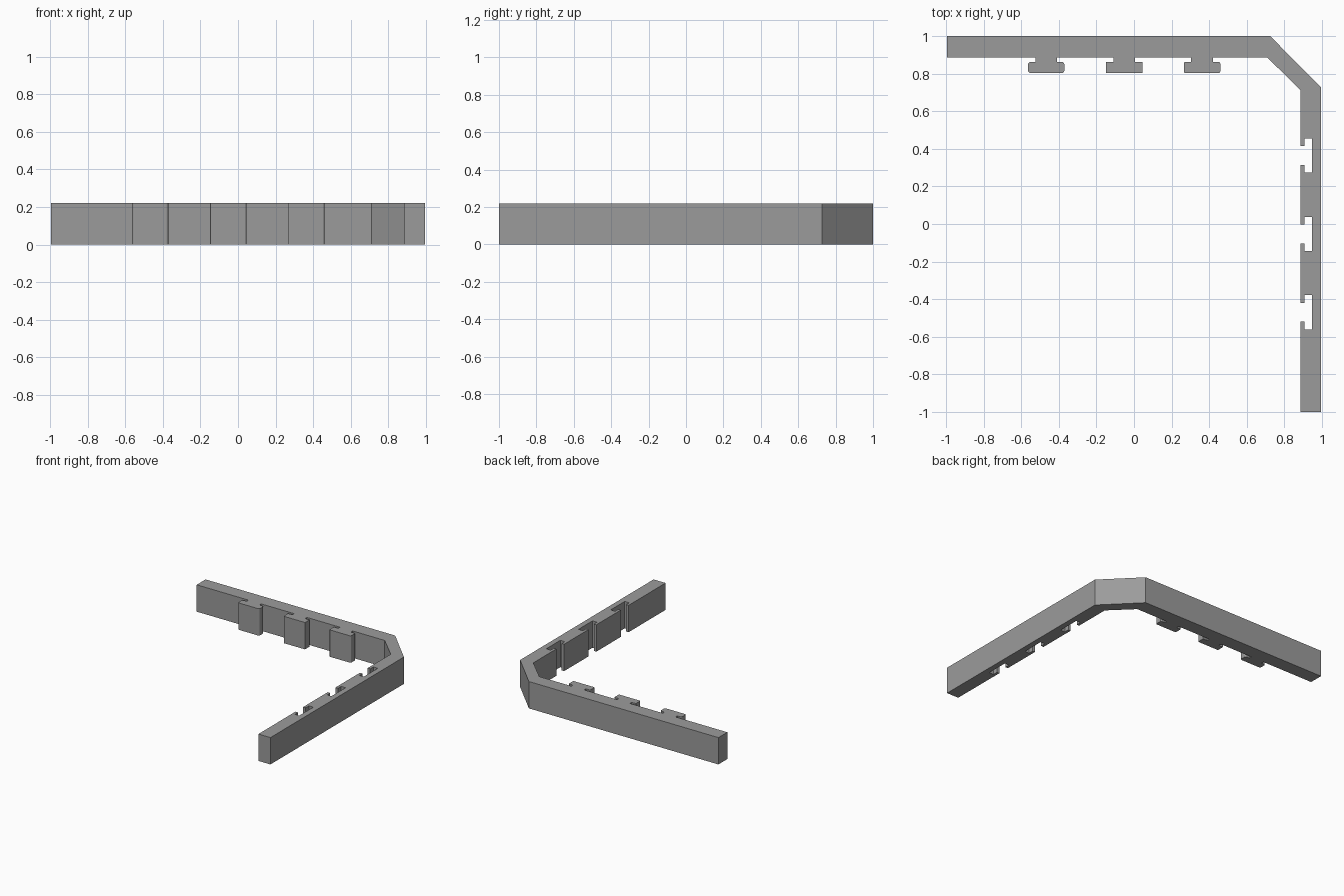
import bpy, bmesh, math

if "Cube" in bpy.data.objects:
    bpy.data.objects.remove(bpy.data.objects["Cube"])

HEIGHT = 0.22
X, INNER_X = 0.994, 0.885      # outer and inner faces of the side arm
Y, INNER_Y = 1.0, 0.885        # outer and inner faces of the back arm


def rounded_head(x0, x1, y0, y1, r):
    """Corners of a key head, from top left down and round to top right."""
    pts = []
    for cx, cy, start in ((x0 + r, y1 - r, 90), (x0 + r, y0 + r, 180),
                          (x1 - r, y0 + r, 270), (x1 - r, y1 - r, 360)):
        for i in range(4):
            a = math.radians(start + 30 * i)
            pts.append((cx + r * math.cos(a), cy + r * math.sin(a)))
    return pts


def key(c, r):
    """T-shaped key standing out from the back arm."""
    stem, head, neck_y, tip_y = 0.058, 0.097, 0.862, 0.803
    return ([(c - stem, INNER_Y), (c - stem, neck_y)]
            + rounded_head(c - head, c + head, tip_y, neck_y, r)
            + [(c + stem, neck_y), (c + stem, INNER_Y)])


def socket(c):
    """T-shaped socket cut into the side arm."""
    mouth, cavity, lip_x, floor_x = 0.05, 0.091, 0.908, 0.948
    return [(INNER_X, c + mouth), (lip_x, c + mouth), (lip_x, c + cavity),
            (floor_x, c + cavity), (floor_x, c - cavity), (lip_x, c - cavity),
            (lip_x, c - mouth), (INNER_X, c - mouth)]


# Outline: inner edge with keys, inner corner, sockets, then the outer edge
outline = [(-X, INNER_Y)]
for c, r in ((-0.467, 0.014), (-0.052, 0.003), (0.362, 0.008)):
    outline += key(c, r)
outline += [(0.71, INNER_Y), (INNER_X, 0.713)]
for c in (0.364, -0.053, -0.47):
    outline += socket(c)
outline += [(INNER_X, -1), (X, -1), (X, 0.728), (0.724, Y), (-X, Y)]

# Corner frame: extrude the outline upwards
bm = bmesh.new()
base = bm.faces.new([bm.verts.new((x, y, 0)) for x, y in outline])
walls = bmesh.ops.extrude_face_region(bm, geom=[base], use_keep_orig=True)
top_verts = [g for g in walls["geom"] if isinstance(g, bmesh.types.BMVert)]
bmesh.ops.translate(bm, verts=top_verts, vec=(0, 0, HEIGHT))
bmesh.ops.recalc_face_normals(bm, faces=bm.faces)
bmesh.ops.triangulate(bm, faces=[f for f in bm.faces if len(f.verts) > 4])
mesh = bpy.data.meshes.new("corner_frame")
bm.to_mesh(mesh)
bm.free()

grey = bpy.data.materials.new("mid grey")
grey.diffuse_color = (0.33, 0.33, 0.33, 1)
grey.use_nodes = True
grey.node_tree.nodes["Principled BSDF"].inputs["Base Color"].default_value = grey.diffuse_color
mesh.materials.append(grey)
frame = bpy.data.objects.new("corner_frame", mesh)
bpy.context.collection.objects.link(frame)
